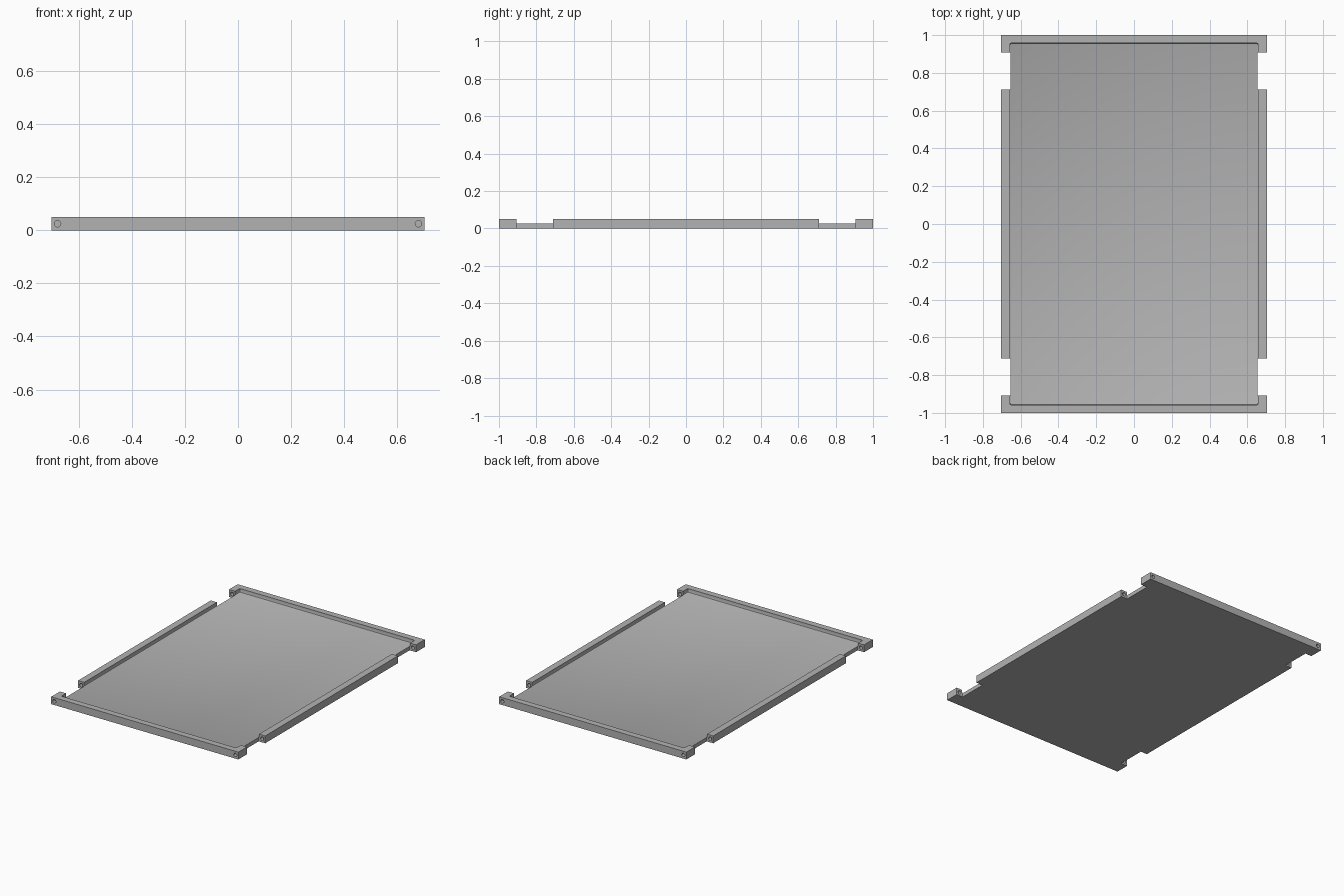
import bpy
from math import pi

cube = bpy.data.objects.get("Cube")
if cube:
    bpy.data.objects.remove(cube, do_unlink=True)

HALF_X, HALF_Y, HEIGHT = 0.703, 1.0, 0.05
INNER_X, INNER_Y, FLOOR = 0.657, 0.957, 0.025
NOTCH_START, NOTCH_END = 0.712, 0.907
PIN_X, PIN_R = 0.68, 0.012

grey = bpy.data.materials.new("plain grey")
grey.use_nodes = True
grey.diffuse_color = (0.45, 0.45, 0.45, 1)
grey.node_tree.nodes["Principled BSDF"].inputs["Base Color"].default_value = grey.diffuse_color


def box(name, low, high):
    centre = [(a + b) / 2 for a, b in zip(low, high)]
    bpy.ops.mesh.primitive_cube_add(size=1, location=centre)
    ob = bpy.context.object
    ob.name = name
    ob.scale = [b - a for a, b in zip(low, high)]
    bpy.ops.object.transform_apply(location=True, rotation=False, scale=True)
    return ob


def cut(target, cutter):
    mod = target.modifiers.new("cut", "BOOLEAN")
    mod.operation = "DIFFERENCE"
    mod.solver = "EXACT"
    mod.object = cutter
    bpy.context.view_layer.objects.active = target
    bpy.ops.object.modifier_apply(modifier=mod.name)
    bpy.data.objects.remove(cutter, do_unlink=True)


# Tray: solid slab with a shallow pocket that leaves the rim
tray = box("tray", (-HALF_X, -HALF_Y, 0), (HALF_X, HALF_Y, HEIGHT))
tray.data.materials.append(grey)
pocket = box("pocket_cutter", (-INNER_X, -INNER_Y, FLOOR), (INNER_X, INNER_Y, HEIGHT * 2))
bevel = pocket.modifiers.new("rounded corners", "BEVEL")
bevel.width = 0.006
bevel.segments = 2
cut(tray, pocket)

for sx in (-1, 1):
    for sy in (-1, 1):
        # Notch through the side rim near each corner
        xs = sorted((sx * (INNER_X - 0.003), sx * 0.8))
        ys = sorted((sy * NOTCH_START, sy * NOTCH_END))
        cut(tray, box("notch_cutter", (xs[0], ys[0], -0.1), (xs[1], ys[1], 0.2)))

        # Pin hole through the corner block and into the end of the rail
        hole_start, hole_end = 0.61, 1.05
        bpy.ops.mesh.primitive_cylinder_add(
            vertices=24, radius=PIN_R, depth=hole_end - hole_start,
            location=(sx * PIN_X, sy * (hole_start + hole_end) / 2, HEIGHT / 2),
            rotation=(pi / 2, 0, 0))
        cut(tray, bpy.context.object)

# Smooth the round holes while keeping the box edges crisp
bpy.ops.object.select_all(action="DESELECT")
tray.select_set(True)
bpy.context.view_layer.objects.active = tray
bpy.ops.object.shade_smooth_by_angle(angle=pi / 6)
